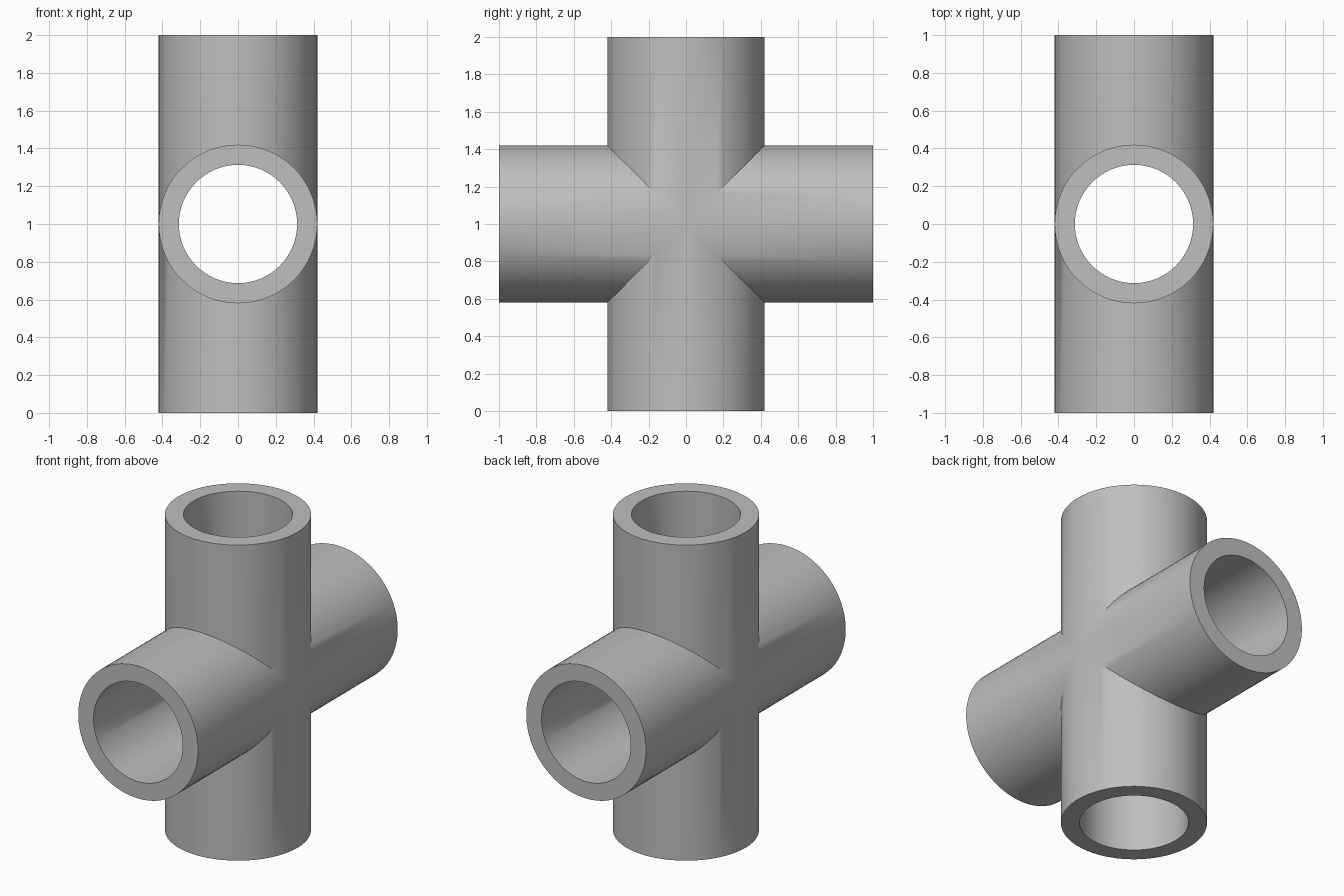
import bpy, bmesh, math
from mathutils import Matrix, Vector

cube = bpy.data.objects.get("Cube")
if cube:
    bpy.data.objects.remove(cube, do_unlink=True)

OUTER, INNER, REACH, SIDES = 0.42, 0.313, 1.0, 64

grey = bpy.data.materials.new("pipe_grey")
grey.use_nodes = True
colour = (0.52, 0.52, 0.52, 1)
grey.diffuse_color = colour
grey.node_tree.nodes["Principled BSDF"].inputs["Base Color"].default_value = colour


def add_arm(bm, turn):
    """One hollow branch, mitred at 45 degrees where it meets its neighbours."""
    def ring(radius, mitred):
        verts = []
        for i in range(SIDES):
            a = math.tau * i / SIDES
            x, y = radius * math.cos(a), radius * math.sin(a)
            verts.append(bm.verts.new(turn @ Vector((x, y, abs(y) if mitred else REACH))))
        return verts

    # outer wall, end rim, bore wall
    loops = [ring(OUTER, True), ring(OUTER, False), ring(INNER, False), ring(INNER, True)]
    for low, high in zip(loops, loops[1:]):
        for i in range(SIDES):
            j = (i + 1) % SIDES
            bm.faces.new((low[i], low[j], high[j], high[i]))


# four branches around the x axis, welded into one fitting
bm = bmesh.new()
for quarter in range(4):
    add_arm(bm, Matrix.Rotation(quarter * math.pi / 2, 3, "X"))
bmesh.ops.remove_doubles(bm, verts=bm.verts, dist=0.0001)
bmesh.ops.recalc_face_normals(bm, faces=bm.faces)
bmesh.ops.translate(bm, verts=bm.verts, vec=(0, 0, REACH))

mesh = bpy.data.meshes.new("cross_pipe_fitting")
bm.to_mesh(mesh)
bm.free()
mesh.materials.append(grey)
fitting = bpy.data.objects.new("cross_pipe_fitting", mesh)
bpy.context.collection.objects.link(fitting)

# smooth walls, crisp rims and mitre seams
bpy.ops.object.select_all(action="DESELECT")
fitting.select_set(True)
bpy.context.view_layer.objects.active = fitting
bpy.ops.object.shade_smooth_by_angle(angle=math.radians(30))
